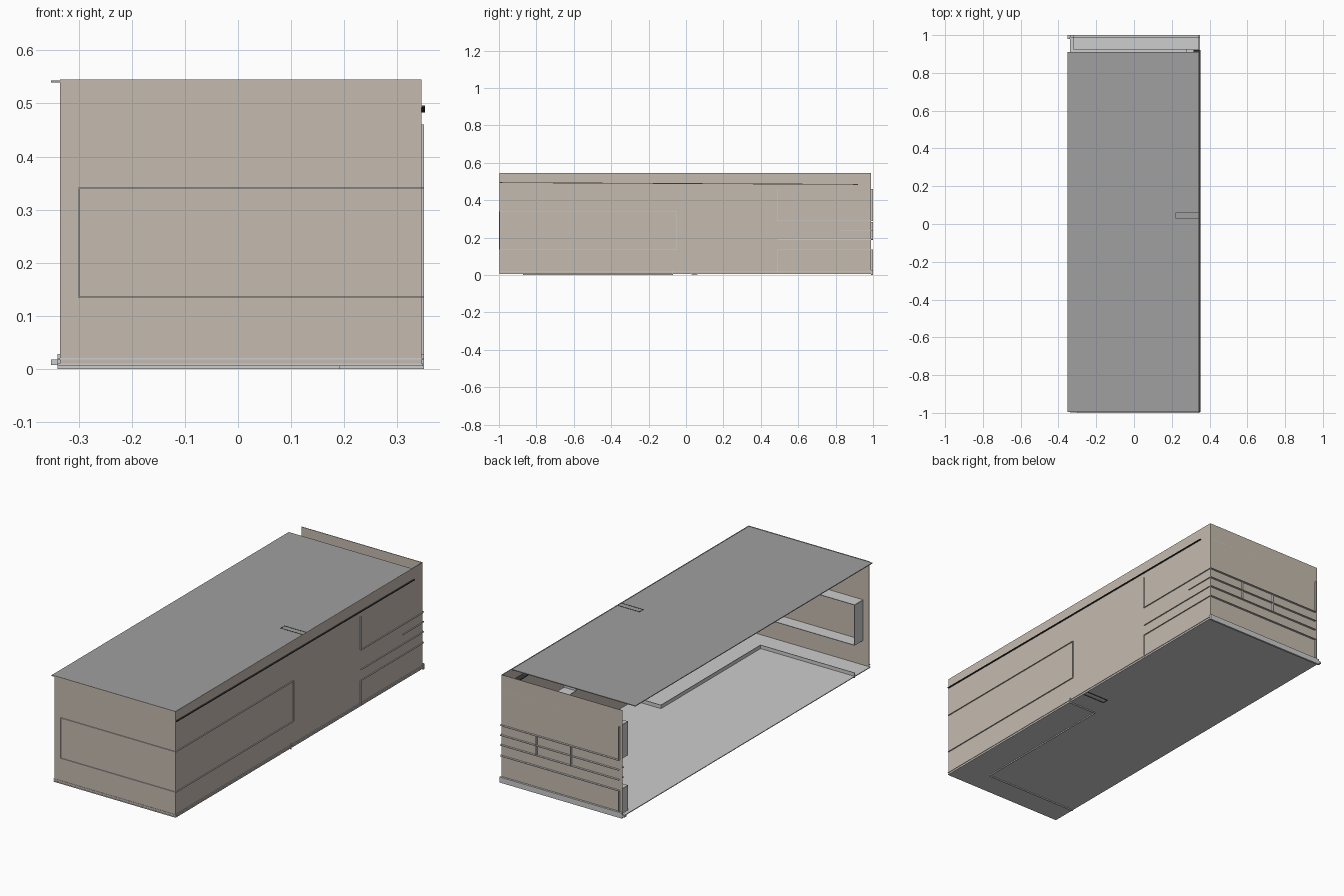
import bpy

cube = bpy.data.objects.get("Cube")
if cube:
    bpy.data.objects.remove(cube, do_unlink=True)


def material(name, color):
    m = bpy.data.materials.new(name)
    m.use_nodes = True
    rgba = (*color, 1)
    m.diffuse_color = rgba
    m.node_tree.nodes["Principled BSDF"].inputs["Base Color"].default_value = rgba
    return m


TAN = material("warm tan", (0.56, 0.50, 0.43))
LIGHT = material("light grey", (0.61, 0.61, 0.61))
ROOF = material("mid grey", (0.35, 0.35, 0.35))
DARK = material("dark grey", (0.04, 0.04, 0.04))


def box(name, x, y, z, mat):
    """Box spanning the given (low, high) ranges."""
    bpy.ops.mesh.primitive_cube_add(
        size=1, location=[sum(r) / 2 for r in (x, y, z)])
    ob = bpy.context.object
    ob.name = name
    ob.scale = [r[1] - r[0] for r in (x, y, z)]
    bpy.ops.object.transform_apply(location=False, rotation=False, scale=True)
    ob.data.materials.append(mat)
    return ob


T = 0.003                      # sheet thickness
LEFT, RIGHT = 0.345, -0.335    # wall extents
FRONT, BACK = -0.996, 0.99
BASE, TOP = 0.008, 0.545


def around(v):
    return (v - T / 2, v + T / 2)


# Shell: three walls, floor and shorter roof; the right side stays open
box("front_wall", (RIGHT, LEFT), (FRONT, FRONT + T), (BASE, TOP), TAN)
box("back_wall", (RIGHT, LEFT), (BACK - T, BACK), (BASE, TOP), TAN)
box("left_wall", (LEFT - T, LEFT), (FRONT, BACK), (BASE, TOP), TAN)
box("floor", (-0.34, 0.348), (-0.998, 1.0), (0.006, 0.010), LIGHT)
box("roof", (-0.352, LEFT), (-0.995, 0.91), (0.539, 0.543), ROOF)

# Strips pass through the walls, with a small lip outside and a ledge inside
OUT_X, OUT_FRONT, OUT_BACK = LEFT + 0.005, -1.0, 1.0


def left_ledge(name, y, z, depth=0.07):
    box(name, (LEFT - depth, OUT_X), y, z, LIGHT)


def front_ledge(name, x, z, depth=0.075):
    box(name, x, (OUT_FRONT, OUT_FRONT + depth), z, LIGHT)


def back_ledge(name, x, z, depth=0.075):
    box(name, x, (OUT_BACK - depth, OUT_BACK), z, LIGHT)


# Wrap-around band at the front corner
for label, z in (("lower", 0.135), ("upper", 0.34)):
    left_ledge(f"band_{label}_left", (FRONT, -0.05), around(z))
    front_ledge(f"band_{label}_front", (-0.30, LEFT), around(z))
left_ledge("band_end_left", around(-0.05), (0.135, 0.34))
front_ledge("band_end_front", around(-0.30), (0.135, 0.34))

# Shelf lines wrapping the back corner
for i, z in enumerate((0.29, 0.135)):
    back_ledge(f"back_shelf_{i}", (-0.32, LEFT), around(z))
    left_ledge(f"left_shelf_{i}", (0.49, BACK), around(z))
for i, z in enumerate((0.24, 0.19)):
    back_ledge(f"back_rail_{i}", (-0.32, LEFT), around(z), 0.045)
    left_ledge(f"left_rail_{i}", ((0.83, 0.49)[i], BACK), around(z), 0.045)

# Upright ends of the upper and lower cabinets
for label, z in (("upper", (0.29, 0.46)), ("lower", (BASE, 0.135))):
    back_ledge(f"{label}_cabinet_back_end", around(-0.32), z)
    left_ledge(f"{label}_cabinet_left_end", around(0.49), z)
for i, x in enumerate((0.145, -0.05)):
    back_ledge(f"back_divider_{i}", around(x), (0.19, 0.285), 0.045)
box("upper_cabinet_top_back", (-0.32, LEFT), (0.925, BACK),
    around(0.46), LIGHT)

# Raised floor border
box("border_long", around(0.19), (-0.87, -0.07), (0, 0.028), LIGHT)
box("border_front", (-0.34, 0.19), around(-0.87), (0, 0.028), LIGHT)
box("border_left", (0.19, OUT_X), around(-0.07), (0, 0.028), LIGHT)

# Low skirting along the closed sides
box("skirting_left", (LEFT, 0.348), (FRONT, BACK), (0.018, 0.021), LIGHT)
box("skirting_front", (-0.34, OUT_X), (-0.998, FRONT), (0.018, 0.021), LIGHT)
box("skirting_back", (-0.34, OUT_X), (BACK, 1.0), (0, 0.028), LIGHT)
box("corner_tab", (-0.352, -0.34), (0.98, 1.0), (BASE, 0.018), LIGHT)

# Long dark strip that falls slightly toward the back
strip = box("dark_strip", (LEFT - 0.03, 0.352), (FRONT, 0.92),
            (0.4875, 0.4915), DARK)
strip.rotation_euler.x = -0.005

# Small slot outline on the roof and under the floor
for label, z, mat in (("roof", (0.543, 0.544), DARK),
                      ("floor", (0.004, 0.006), DARK)):
    for i, y in enumerate((0.03, 0.06)):
        box(f"{label}_slot_line_{i}", (0.22, LEFT), around(y), z, mat)
    box(f"{label}_slot_end", around(0.22), (0.03, 0.06), z, mat)
